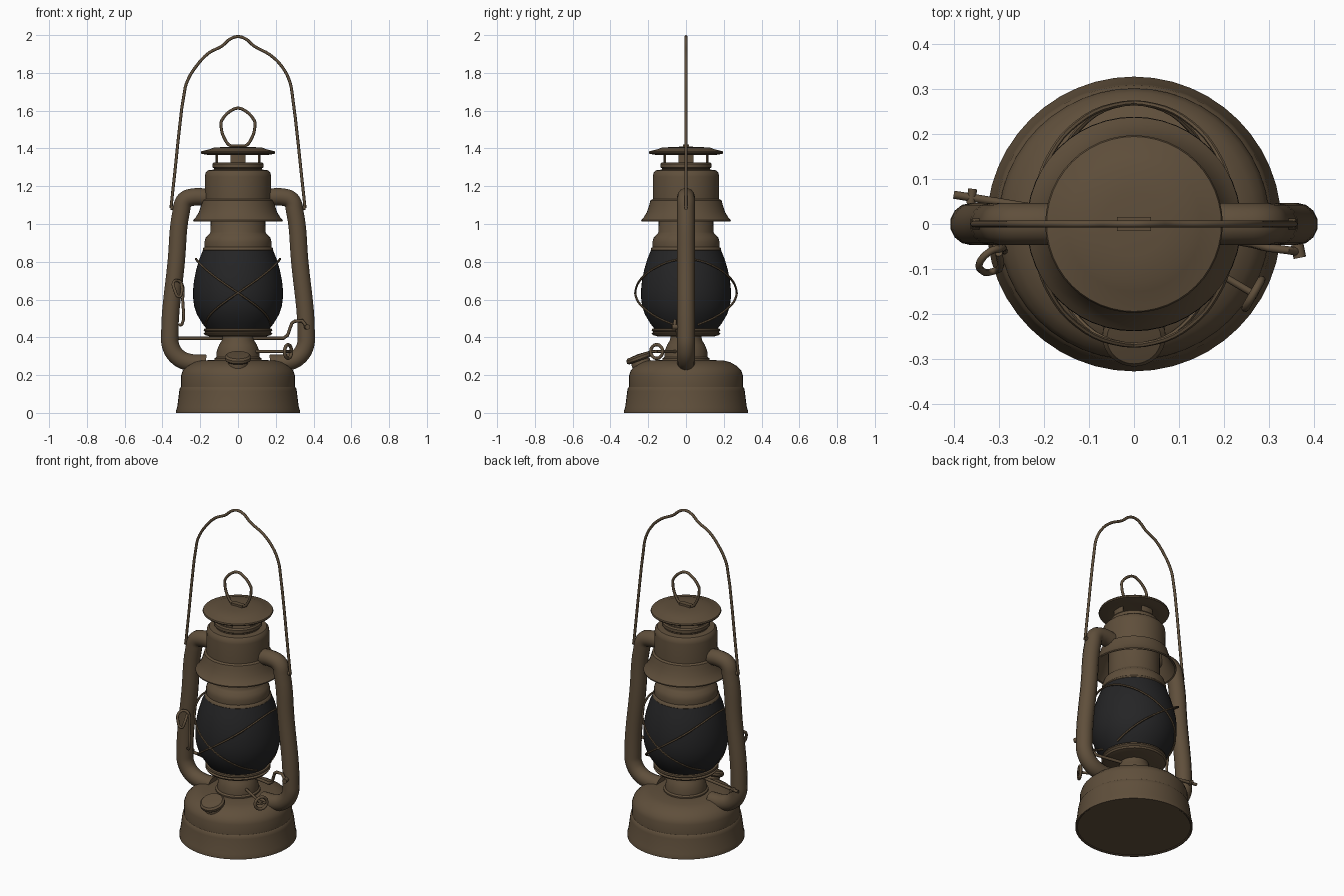
import bpy, bmesh, math
from mathutils import Vector


def material(name, rgb):
    m = bpy.data.materials.new(name)
    m.diffuse_color = (*rgb, 1)
    return m


BROWN = material("aged brown metal", (0.115, 0.078, 0.044))
DARK = material("smoked dark glass", (0.018, 0.018, 0.019))


def finish(ob, mat, angle=35):
    ob.data.materials.clear()
    ob.data.materials.append(mat)
    bpy.ops.object.select_all(action='DESELECT')
    ob.select_set(True)
    bpy.context.view_layer.objects.active = ob
    bpy.ops.object.shade_smooth_by_angle(angle=math.radians(angle))
    return ob


def lathe(name, profile, mat=BROWN, n=48, closed=False):
    """Revolve (radius, z) points about z; radius 0 makes a pole."""
    bm = bmesh.new()
    rings = []
    for r, z in profile:
        if r == 0:
            rings.append([bm.verts.new((0, 0, z))] * n)
        else:
            rings.append([bm.verts.new((r * math.cos(2 * math.pi * i / n),
                                        r * math.sin(2 * math.pi * i / n), z)) for i in range(n)])
    pairs = list(zip(rings, rings[1:]))
    if closed:
        pairs.append((rings[-1], rings[0]))
    for a, b in pairs:
        for i in range(n):
            j = (i + 1) % n
            vs = list(dict.fromkeys((a[i], a[j], b[j], b[i])))
            if len(vs) > 2:
                bm.faces.new(vs)
    bmesh.ops.recalc_face_normals(bm, faces=bm.faces)
    me = bpy.data.meshes.new(name)
    bm.to_mesh(me)
    bm.free()
    ob = bpy.data.objects.new(name, me)
    bpy.context.collection.objects.link(ob)
    return finish(ob, mat)


def wire(name, pts, radius, closed=False, sides=2, res=4, smooth=True):
    """Round rod along a path, turned into a mesh."""
    cu = bpy.data.curves.new(name, 'CURVE')
    cu.dimensions = '3D'
    cu.bevel_depth, cu.bevel_resolution, cu.use_fill_caps = radius, sides, True
    cu.resolution_u = res
    sp = cu.splines.new('BEZIER')
    sp.bezier_points.add(len(pts) - 1)
    for bp, p in zip(sp.bezier_points, pts):
        bp.co = p
        bp.handle_left_type = bp.handle_right_type = 'AUTO' if smooth else 'VECTOR'
    sp.use_cyclic_u = closed
    ob = bpy.data.objects.new(name, cu)
    bpy.context.collection.objects.link(ob)
    bpy.ops.object.select_all(action='DESELECT')
    ob.select_set(True)
    bpy.context.view_layer.objects.active = ob
    bpy.ops.object.convert(target='MESH')
    return finish(bpy.context.object, BROWN, 50)


# Fuel tank
lathe("fuel_tank", [(0, 0.004), (0.315, 0.004), (0.32, 0), (0.327, 0), (0.327, 0.015), (0.322, 0.03),
                    (0.311, 0.115), (0.308, 0.13), (0.302, 0.138), (0.301, 0.2), (0.292, 0.225),
                    (0.27, 0.248), (0.235, 0.268), (0.2, 0.277), (0.13, 0.28), (0, 0.28)])
# Burner neck and gallery plate
lathe("burner_neck", [(0, 0.27), (0.125, 0.27), (0.125, 0.288), (0.115, 0.295), (0.112, 0.33),
                      (0.1, 0.36), (0.085, 0.385), (0.08, 0.415), (0, 0.415)])
lathe("globe_plate", [(0, 0.405), (0.15, 0.405), (0.175, 0.412), (0.182, 0.422), (0.172, 0.428),
                      (0.182, 0.436), (0.18, 0.445), (0.165, 0.447), (0, 0.447)])
# Glass globe
lathe("globe", [(0, 0.44), (0.163, 0.44), (0.19, 0.475), (0.217, 0.52), (0.232, 0.565), (0.238, 0.61),
                (0.238, 0.65), (0.233, 0.7), (0.222, 0.755), (0.206, 0.81), (0.184, 0.865), (0, 0.865)], DARK)
# Collar over the globe, running up into the hood
lathe("globe_collar", [(0, 0.855), (0.182, 0.855), (0.187, 0.862), (0.184, 0.872), (0.177, 0.878),
                       (0.178, 0.905), (0.17, 0.93), (0.152, 0.947), (0.145, 0.957),
                       (0.143, 1.2), (0, 1.2)])
# Flared hood shell
lathe("hood", [(0.236, 1.013), (0.237, 1.02), (0.224, 1.035), (0.206, 1.065), (0.195, 1.1), (0.188, 1.125),
               (0.176, 1.132), (0.175, 1.25), (0.172, 1.27), (0.16, 1.284), (0.13, 1.288), (0, 1.288),
               (0, 1.275), (0.165, 1.26), (0.168, 1.13), (0.185, 1.1), (0.2, 1.06), (0.228, 1.015)])
# Chimney ring, four posts and the vent cap
lathe("chimney_ring", [(0, 1.28), (0.125, 1.28), (0.127, 1.295), (0.135, 1.3), (0.135, 1.318),
                       (0.128, 1.326), (0.1, 1.326), (0, 1.3)])
bm = bmesh.new()
for k in range(4):
    strip = []
    for i in range(5):
        a = k * math.pi / 2 + math.radians(-19 + 9.5 * i)
        strip.append([bm.verts.new((r * math.cos(a), r * math.sin(a), z))
                      for r, z in ((0.12, 1.31), (0.12, 1.375), (0.113, 1.375), (0.113, 1.31))])
    for a, b in zip(strip, strip[1:]):
        for i in range(4):
            bm.faces.new((a[i], b[i], b[(i + 1) % 4], a[(i + 1) % 4]))
    bm.faces.new(strip[0])
    bm.faces.new(strip[-1][::-1])
bmesh.ops.recalc_face_normals(bm, faces=bm.faces)
me = bpy.data.meshes.new("chimney_posts")
bm.to_mesh(me)
bm.free()
posts = bpy.data.objects.new("chimney_posts", me)
bpy.context.collection.objects.link(posts)
finish(posts, BROWN)
lathe("vent_cap", [(0, 1.368), (0.14, 1.364), (0.15, 1.364), (0.194, 1.372), (0.197, 1.378), (0.194, 1.385),
                   (0.15, 1.396), (0.13, 1.404), (0.07, 1.408), (0, 1.41)])

# Lifting ring on the cap
wire("cap_ring", [(x, 0, z) for x, z in ((-0.04, 1.415), (-0.065, 1.44), (-0.09, 1.53), (-0.085, 1.55),
                                         (-0.025, 1.607), (0, 1.613), (0.025, 1.607), (0.085, 1.55),
                                         (0.09, 1.53), (0.065, 1.44), (0.04, 1.415))], 0.008, closed=True)
bpy.ops.mesh.primitive_cube_add(size=1, location=(0, 0, 1.412))
clip = bpy.context.object
clip.name, clip.scale = "ring_clip", (0.075, 0.03, 0.02)
finish(clip, BROWN)

# Side air tubes and bail pivots
for side, s in (("left", -1), ("right", 1)):
    path = [(0.15, 1.14), (0.24, 1.142), (0.282, 1.125), (0.3, 1.07), (0.327, 0.8), (0.361, 0.42),
            (0.355, 0.35), (0.318, 0.295), (0.26, 0.268), (0.17, 0.262)]
    wire(side + "_air_tube", [(s * x, 0, z) for x, z in path], 0.047, sides=5, res=6)
    wire(side + "_bail_pivot", [(s * 0.3, 0, 1.085), (s * 0.358, 0, 1.085)], 0.012)

# Carrying bail
wire("bail", [(x, 0, z) for x, z in ((-0.355, 1.085), (-0.28, 1.72), (-0.262, 1.77), (-0.225, 1.83),
                                     (-0.155, 1.905), (-0.085, 1.942), (-0.04, 1.98), (0, 1.992),
                                     (0.04, 1.98), (0.085, 1.942), (0.17, 1.895), (0.235, 1.83),
                                     (0.275, 1.75), (0.288, 1.68), (0.355, 1.085))], 0.008)

# Crossed globe guard wires: each loops over one side and crosses front and back
for side, s in (("left", -1), ("right", 1)):
    pts = []
    for d in range(-160, 161, 20):
        a = math.radians(d)
        c = math.cos(a)
        r = 0.268 - (0.045 * c * c if c > 0 else 0.095 * c * c)
        pts.append((s * r * c, r * math.sin(a), 0.635 + 0.18 * c))
    wire(side + "_guard_wire", pts, 0.006, sides=1)

# Globe lifting rod with crank
wire("lift_rod", [(-0.4, 0.065, 0.395), (0.24, -0.04, 0.395), (0.262, -0.044, 0.41), (0.285, -0.05, 0.475),
                  (0.3, -0.053, 0.485), (0.34, -0.058, 0.488), (0.365, -0.062, 0.455)],
     0.009, smooth=False)
wire("lift_rod_end", [(-0.362, 0.045, 0.395), (-0.358, 0.078, 0.395)], 0.01)
wire("crank_handle", [(0.362, -0.045, 0.455), (0.368, -0.075, 0.455)], 0.014)

# Wick adjuster: stem and open wheel
axis = Vector((0.87, -0.5, 0))
hub = Vector((0.265, -0.155, 0.325))
wire("wick_stem", [(0.07, -0.04, 0.325), hub + axis * 0.01], 0.008)
u = Vector((0.5, 0.87, 0))
wire("wick_wheel", [hub + u * 0.036 * math.cos(i * math.pi / 4) + Vector((0, 0, 0.036 * math.sin(i * math.pi / 4)))
                    for i in range(8)], 0.009, closed=True)
wire("wick_spoke", [hub - u * 0.034, hub + u * 0.034], 0.007)

# Left latch wire with finger loop
wire("latch_wire", [(-0.31, -0.045, 0.465), (-0.296, -0.055, 0.47), (-0.293, -0.055, 0.6),
                    (-0.298, -0.055, 0.685), (-0.318, -0.06, 0.7), (-0.342, -0.085, 0.69),
                    (-0.335, -0.105, 0.65), (-0.312, -0.105, 0.615), (-0.297, -0.095, 0.645),
                    (-0.3, -0.065, 0.685)], 0.008)

# Tilted filler cap with its neck
for ob in (lathe("filler_cap", [(0, -0.012), (0.062, -0.012), (0.07, -0.004), (0.07, 0.01), (0.06, 0.02), (0, 0.024)], n=32),
           lathe("filler_neck", [(0, -0.075), (0.05, -0.075), (0.052, -0.02), (0.045, -0.008), (0, -0.008)], n=32)):
    ob.location = (0, -0.247, 0.288)
    ob.rotation_euler = (math.radians(20), 0, 0)
